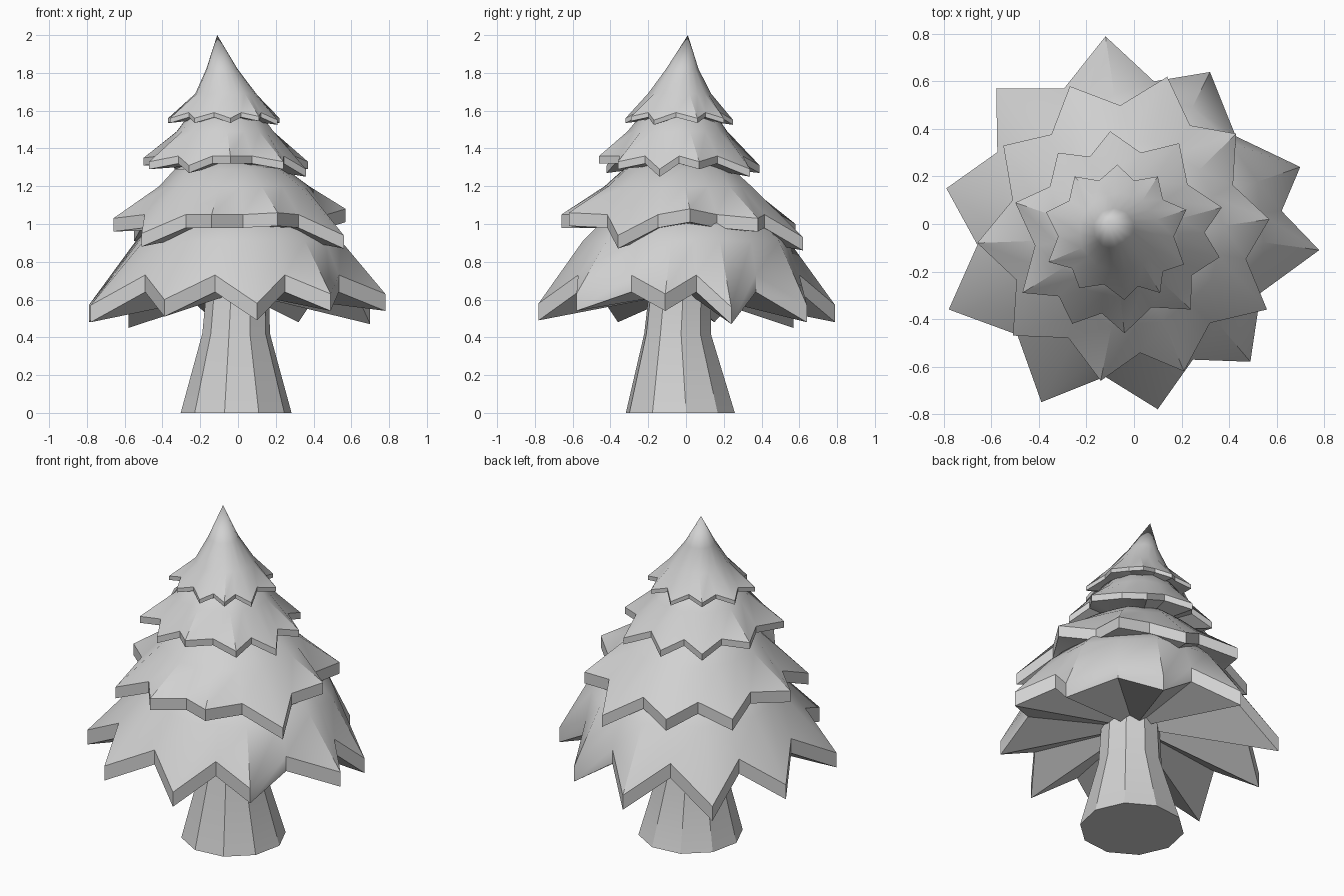
import bpy, bmesh, math
from mathutils import Vector

cube = bpy.data.objects.get("Cube")
if cube:
    bpy.data.objects.remove(cube, do_unlink=True)

grey = bpy.data.materials.new("light_grey")
grey.use_nodes = True
grey.diffuse_color = (0.64, 0.64, 0.64, 1)
grey.node_tree.nodes["Principled BSDF"].inputs["Base Color"].default_value = grey.diffuse_color


def finish(bm, name, angle):
    bmesh.ops.recalc_face_normals(bm, faces=bm.faces)
    mesh = bpy.data.meshes.new(name)
    bm.to_mesh(mesh)
    bm.free()
    mesh.materials.append(grey)
    obj = bpy.data.objects.new(name, mesh)
    bpy.context.collection.objects.link(obj)
    bpy.ops.object.select_all(action='DESELECT')
    obj.select_set(True)
    bpy.context.view_layer.objects.active = obj
    bpy.ops.object.shade_smooth_by_angle(angle=math.radians(angle))
    return obj


def bridge(bm, low, high):
    n = len(low)
    for i in range(n):
        j = (i + 1) % n
        bm.faces.new((low[i], low[j], high[j], high[i]))


def fan(bm, ring, point):
    centre = bm.verts.new(point)
    for i, v in enumerate(ring):
        bm.faces.new((v, ring[(i + 1) % len(ring)], centre))


def branch_tier(name, centre, tips, notch_z, thick, rings, top):
    """Star-shaped skirt: jagged rim, vertical edge band, rings (x, y, radius, z) up to a top point."""
    c = Vector((*centre, 0))
    rim = []
    for i, tip in enumerate(tips):
        a, b = Vector(tip), Vector(tips[(i + 1) % len(tips)])
        notch = c + ((a + b) / 2 - c) * 0.84
        notch.z = notch_z
        rim += [a, notch]
    bm = bmesh.new()
    lower = [bm.verts.new(p - Vector((0, 0, thick))) for p in rim]
    upper = [bm.verts.new(p) for p in rim]
    bridge(bm, lower, upper)
    fan(bm, lower, (c.x, c.y, notch_z - thick))
    for x, y, radius, z in rings:
        loop = []
        for i, p in enumerate(rim):
            d = Vector((p.x - c.x, p.y - c.y, 0)).normalized()
            ridge = 1.02 if i % 2 == 0 else 0.98
            loop.append(bm.verts.new(Vector((x, y, z)) + d * radius * ridge))
        bridge(bm, upper, loop)
        upper = loop
    fan(bm, upper, top)
    finish(bm, name, 36)


# Flared trunk
bm = bmesh.new()
loops = []
for x, y, r, z in ((-.01, -.03, .295, 0), (-.01, -.045, .18, .42), (0, -.03, .165, .68)):
    angles = [math.radians(6 + 36 * k) for k in range(10)]
    loops.append([bm.verts.new((x + r * math.cos(a), y + r * math.sin(a), z)) for a in angles])
bridge(bm, loops[0], loops[1])
bridge(bm, loops[1], loops[2])
bm.faces.new(loops[0])
bm.faces.new(loops[2])
finish(bm, "trunk", 30)

# Branch tiers, widest first; tips run anticlockwise from the left side
branch_tier("bottom_branches", (0, 0),
            [(.78, -.11, .63), (.70, .24, .56), (.32, .64, .57), (-.12, .79, .57), (-.58, .57, .54),
             (-.79, .15, .57), (-.78, -.36, .57), (-.39, -.75, .6), (.1, -.78, .58), (.49, -.58, .63)],
            .73, .09, [(0, 0, .54, .91), (0, 0, .40, 1.05)], (0, 0, 1.12))

branch_tier("lower_middle_branches", (-.02, -.03),
            [(.57, .02, 1.08), (.43, .38, 1.03), (.14, .62, .93), (-.27, .58, 1), (-.55, .33, .98),
             (-.66, -.08, 1.03), (-.51, -.47, .95), (-.14, -.66, 1.05), (.21, -.62, 1.06), (.56, -.36, .94)],
            1.05, .07, [(-.02, -.04, .39, 1.2), (-.04, -.04, .29, 1.29)], (-.05, -.04, 1.4))

branch_tier("upper_middle_branches", (-.06, -.04),
            [(.37, .07, 1.33), (.19, .34, 1.29), (-.1, .39, 1.31), (-.32, .3, 1.31), (-.5, .09, 1.35),
             (-.47, -.29, 1.33), (-.26, -.42, 1.31), (-.04, -.46, 1.36), (.24, -.36, 1.33), (.36, -.14, 1.29)],
            1.36, .04, [(-.07, -.045, .26, 1.49), (-.07, -.04, .2, 1.57)], (-.08, -.03, 1.65))

branch_tier("tree_top", (-.08, -.04),
            [(.22, .06, 1.56), (.1, .2, 1.56), (-.07, .25, 1.55), (-.25, .2, 1.57), (-.37, .05, 1.56),
             (-.36, -.16, 1.56), (-.23, -.27, 1.56), (-.04, -.32, 1.56), (.11, -.29, 1.57), (.21, -.17, 1.55)],
            1.59, .025, [(-.065, -.035, .165, 1.69), (-.085, -.02, .085, 1.82)], (-.11, .01, 2))
